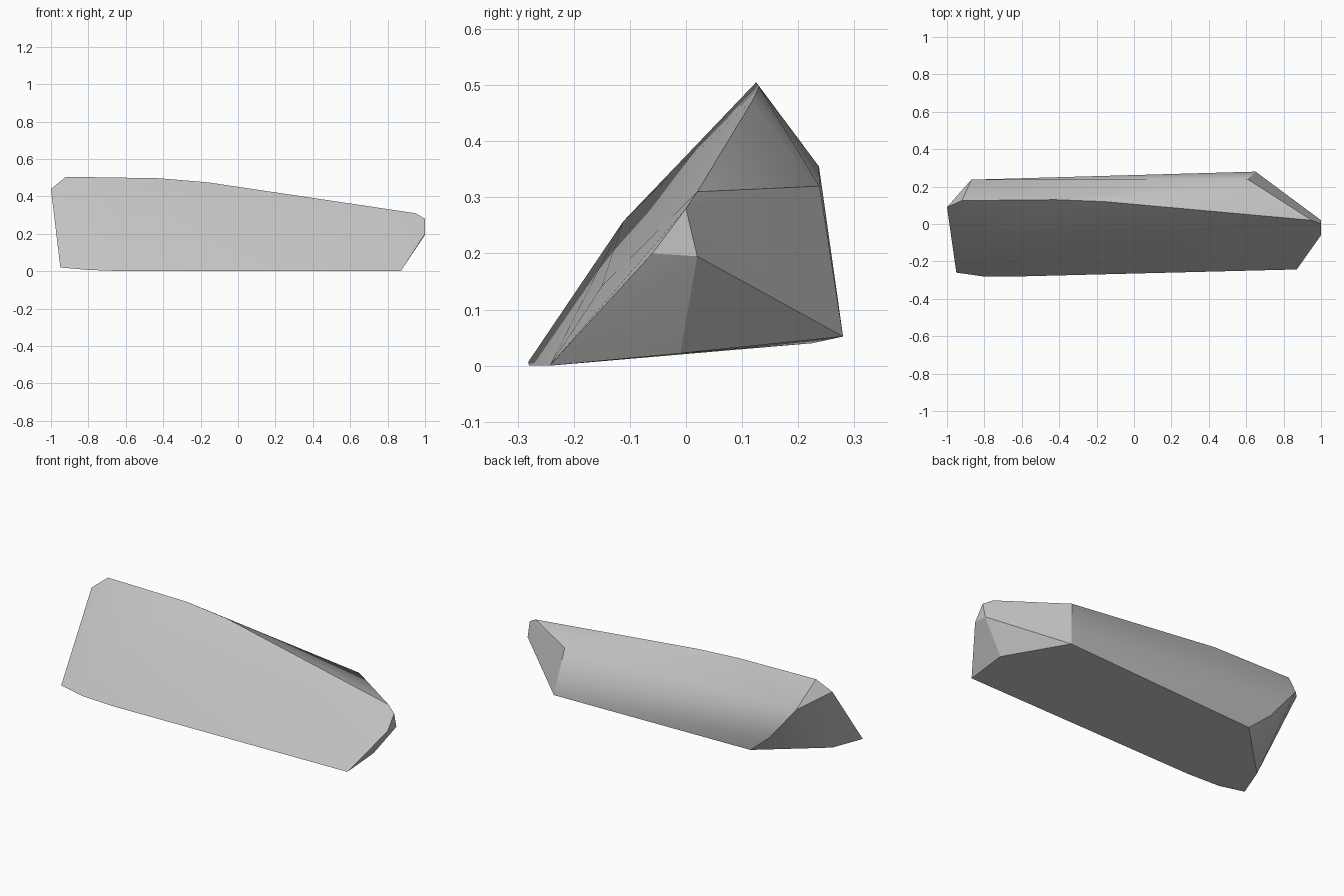
import bpy
import bmesh
import math

# Remove the default object
default_cube = bpy.data.objects.get("Cube")
if default_cube:
    bpy.data.objects.remove(default_cube, do_unlink=True)


def flat_material(name, value):
    material = bpy.data.materials.new(name)
    material.use_nodes = True
    colour = (value, value, value, 1)
    material.diffuse_color = colour
    material.node_tree.nodes["Principled BSDF"].inputs["Base Color"].default_value = colour
    return material


def convex_stone(name, corner_groups, material, smooth_angle):
    """Wrap a closed convex skin around groups of chipped corners."""
    shape = bmesh.new()
    for group in corner_groups:
        for corner in group:
            shape.verts.new(corner)
    result = bmesh.ops.convex_hull(shape, input=shape.verts[:])
    unused = {item for key in ("geom_interior", "geom_unused")
              for item in result[key] if isinstance(item, bmesh.types.BMVert)}
    bmesh.ops.delete(shape, geom=list(unused), context="VERTS")
    bmesh.ops.recalc_face_normals(shape, faces=shape.faces[:])
    mesh = bpy.data.meshes.new(name)
    shape.to_mesh(mesh)
    shape.free()
    mesh.materials.append(material)
    stone = bpy.data.objects.new(name, mesh)
    bpy.context.collection.objects.link(stone)
    bpy.ops.object.select_all(action="DESELECT")
    stone.select_set(True)
    bpy.context.view_layer.objects.active = stone
    bpy.ops.object.shade_smooth_by_angle(angle=math.radians(smooth_angle))
    return stone


# Crest, falling gently from the tall end to the narrow tip
crest = [(-.92, .125, .505), (-.42, .13, .497), (-.16, .12, .475), (.95, .02, .31)]

# Narrow tip
tip = [(1, 0, .28), (1, -.06, .2), (1, .02, .195)]

# Tall end
tall_end = [(-1, .09, .44), (-.87, .237, .355), (-.95, -.26, .02)]

# Back wall
back_wall = [(.61, .238, .32), (.65, .28, .052), (-.7, .238, .15), (-.57, .225, .04)]

# Underside rim
underside = [(.87, -.243, 0), (.876, -.01, .022), (-.88, -.08, .02),
             (-.8, -.281, .007), (-.6, -.28, 0)]

# Soft bulges on the broad sloping front
front_bulges = [(-.72, -.112, .257), (.6, -.15, .142)]

stone_grey = flat_material("stone grey", .55)
convex_stone("rock", [crest, tip, tall_end, back_wall, underside, front_bulges],
             stone_grey, 30)
